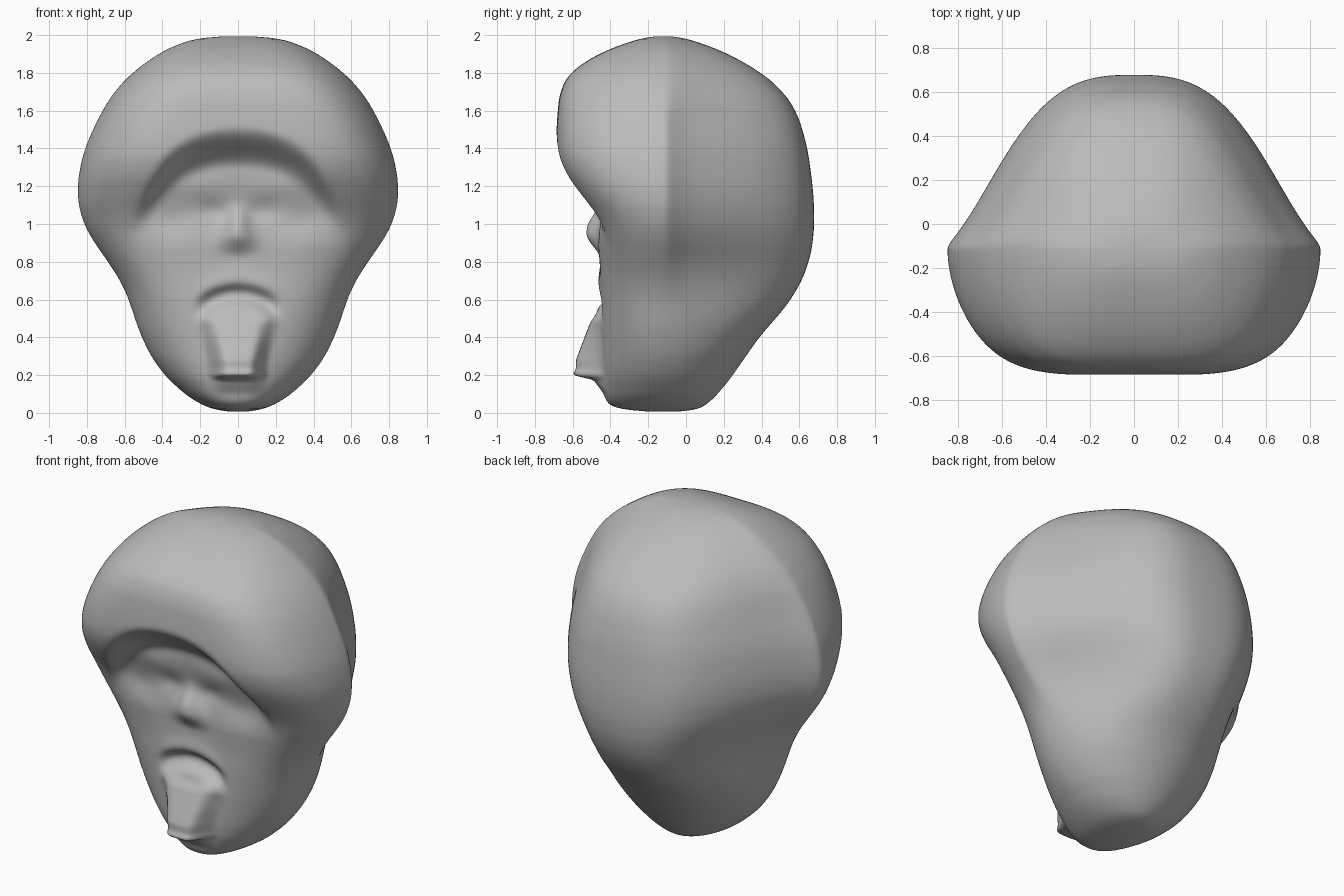
import bpy, bmesh
from math import sin, cos, pi, exp

if "Cube" in bpy.data.objects:
    bpy.data.objects.remove(bpy.data.objects["Cube"], do_unlink=True)

# Outline keys: height, half width, front y, back y
KEYS = [
    (0, 0, -.1, -.1), (.012, .1, -.3, .04), (.035, .18, -.41, .1), (.12, .315, -.445, .19),
    (.26, .44, -.46, .29), (.42, .52, -.46, .4), (.53, .555, -.46, .505), (.66, .6, -.457, .595),
    (.79, .68, -.453, .65), (.92, .775, -.46, .675), (1.03, .83, -.49, .68),
    (1.16, .853, -.585, .675), (1.3, .838, -.672, .658), (1.42, .805, -.69, .64),
    (1.6, .72, -.68, .585), (1.72, .642, -.665, .5), (1.82, .54, -.605, .375),
    (1.9, .43, -.47, .23), (1.96, .3, -.315, .075), (1.987, .195, -.22, -.02),
    (2, 0, -.12, -.12),
]
RINGS, SIDES, MID_Y = 170, 200, -.12


def outline(z):
    """Half width, front and back at height z, averaged to round off the keys."""
    reach = min(.07, z / 2, (2 - z) / 2)
    total = [0, 0, 0]
    for s in range(-4, 5):
        h = z + reach * s / 4
        p, q = next((a, b) for a, b in zip(KEYS, KEYS[1:]) if h <= b[0])
        t = (h - p[0]) / (q[0] - p[0])
        for c in range(3):
            total[c] += (p[c + 1] + t * (q[c + 1] - p[c + 1])) / 9
    return total


def step(a, b, v):
    t = min(max((v - a) / (b - a), 0), 1)
    return t * t * (3 - 2 * t)


def bump(x, z, cx, cz, sx, sz):
    return exp(-((abs(x) - cx) / sx) ** 2 - ((z - cz) / sz) ** 2)


def face_relief(x, z):
    """Forward push of nose, mouth, eyes and chin."""
    ax = abs(x)
    push = .012 * bump(x, z, .25, 1.2, .18, .07)                   # brows
    push -= .02 * bump(x, z, .13, 1.07, .08, .06)                  # eye sockets
    push -= .015 * bump(x, z, .34, 1.02, .12, .07)
    push += .008 * bump(x, z, .28, .88, .14, .12)                  # cheeks
    # Nose: thin bridge widening down to the tip, cut off below
    width = .025 + .06 * step(1.1, .88, z)
    push += .075 * step(1.14, .98, z) * step(.82, .95, z) * exp(-(ax / width) ** 2)
    # Mouth: arched hollow under the upper lip
    arch = .63 - 1.6 * x * x
    lip = step(.25, .14, ax)
    push -= .045 * lip * step(arch + .06, arch + .01, z) * step(arch - .08, arch - .01, z)
    push += .008 * lip * exp(-((z - arch - .085) / .04) ** 2)
    push += .012 * lip * exp(-((z - arch + .09) / .035) ** 2)
    # Chin tuft: tapered wedge with a ledge below
    half = .08 + .055 * step(.2, .55, z)
    wedge = .03 + .095 * min(max((.53 - z) / .25, 0), 1)
    push += wedge * step(.175, .2, z) * step(.55, .47, z) * step(half + .08, half - .02, ax)
    push += .035 * step(.09, .18, z) * step(.24, .18, z) * step(.16, .06, ax)
    return push


def surface_point(angle, z):
    w, front, back = outline(z)
    x = w * cos(angle)
    u = min(abs(cos(angle)), 1)
    if sin(angle) >= 0:
        # Round jaw below, narrower skull with flared sides above
        jaw = (1 - u * u) ** .5
        skull = .75 * (1 - u ** 3.2) ** 2 + .25 * jaw
        flare = step(.3, .85, z) * (1 - .4 * step(1.5, 1.95, z))
        return x, MID_Y + (back - MID_Y) * (jaw + (skull - jaw) * flare), z
    # Face set back beneath the arched forehead
    edge = 1.45 - .6 * x * x - 3 * x ** 4
    inside = step(edge + .07, edge - .16, z) * step(.66, .5, abs(x))
    recessed = -.458 - .035 * step(1.05, 1.3, z)
    front += (max(front, recessed) - front) * inside
    boxy = 2.4 + 2.4 * step(.2, 1.1, z) - 1.2 * step(1.5, 1.9, z)
    y = MID_Y + (front - MID_Y) * (1 - u ** boxy) ** (1 / 1.8)
    return x, y - face_relief(x, z), z


# Head lofted from stacked rings
bm = bmesh.new()
rings = []
for i in range(1, RINGS):
    u = i / RINGS
    z = 2 * (.6 * u + .4 * (1 - cos(pi * u)) / 2)
    rings.append([bm.verts.new(surface_point(2 * pi * k / SIDES, z)) for k in range(SIDES)])
for a, b in zip(rings, rings[1:]):
    for k in range(SIDES):
        j = (k + 1) % SIDES
        bm.faces.new((a[k], a[j], b[j], b[k]))
for ring, z in ((rings[0], 0), (rings[-1], 2)):
    tip = bm.verts.new((0, MID_Y, z))
    for k in range(SIDES):
        bm.faces.new((ring[k], ring[(k + 1) % SIDES], tip))
bmesh.ops.recalc_face_normals(bm, faces=bm.faces)

mesh = bpy.data.meshes.new("head")
bm.to_mesh(mesh)
bm.free()
head = bpy.data.objects.new("head", mesh)
bpy.context.collection.objects.link(head)

# Soften creases
soft = head.modifiers.new("soften", "SMOOTH")
soft.factor, soft.iterations = .5, 6

grey = bpy.data.materials.new("plain grey")
grey.use_nodes = True
colour = (.5, .5, .5, 1)
grey.diffuse_color = colour
grey.node_tree.nodes["Principled BSDF"].inputs["Base Color"].default_value = colour
mesh.materials.append(grey)
mesh.shade_smooth()
